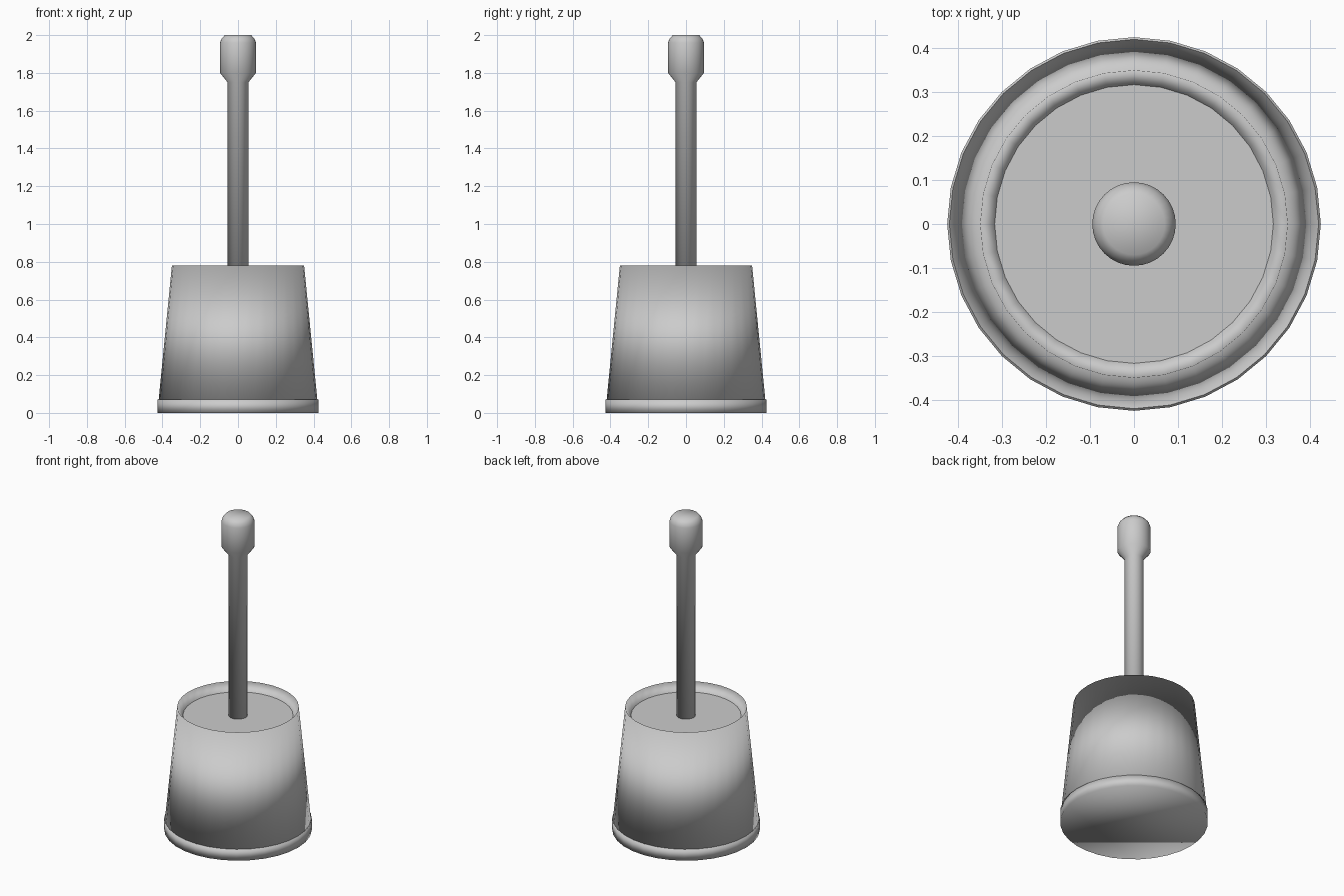
import bpy, bmesh, math

if "Cube" in bpy.data.objects:
    bpy.data.objects.remove(bpy.data.objects["Cube"])

SIDES = 32


def lathe(name, profile, flat_top=False):
    """Revolve an (r, z) profile around z, capping both ends."""
    bm = bmesh.new()
    rings = []
    for r, z in profile:
        rings.append([bm.verts.new((r * math.cos(2 * math.pi * i / SIDES),
                                    r * math.sin(2 * math.pi * i / SIDES), z))
                      for i in range(SIDES)])
    for a, b in zip(rings, rings[1:]):
        for i in range(SIDES):
            j = (i + 1) % SIDES
            bm.faces.new((a[i], a[j], b[j], b[i]))
    bottom = bm.faces.new(rings[0][::-1])
    top = bm.faces.new(rings[-1])
    for f in bm.faces:
        f.smooth = True
    # a flat cap also gets a crisp border
    if flat_top:
        top.smooth = False
        for e in top.edges:
            e.smooth = False
    mesh = bpy.data.meshes.new(name)
    bm.to_mesh(mesh)
    bm.free()
    obj = bpy.data.objects.new(name, mesh)
    bpy.context.collection.objects.link(obj)
    return obj


# round foot under the holder
lathe("base_plate", [(0.425, 0.0), (0.425, 0.07)])

# tapered holder with a recessed lid inside the rim
lathe("brush_holder", [(0.42, 0.07), (0.35, 0.78), (0.317, 0.726)], flat_top=True)

# brush stick with a thicker rounded grip
lathe("brush_handle", [(0.055, 0.72), (0.055, 1.75), (0.095, 1.80),
                       (0.095, 1.96), (0.088, 1.98), (0.07, 2.0)])
